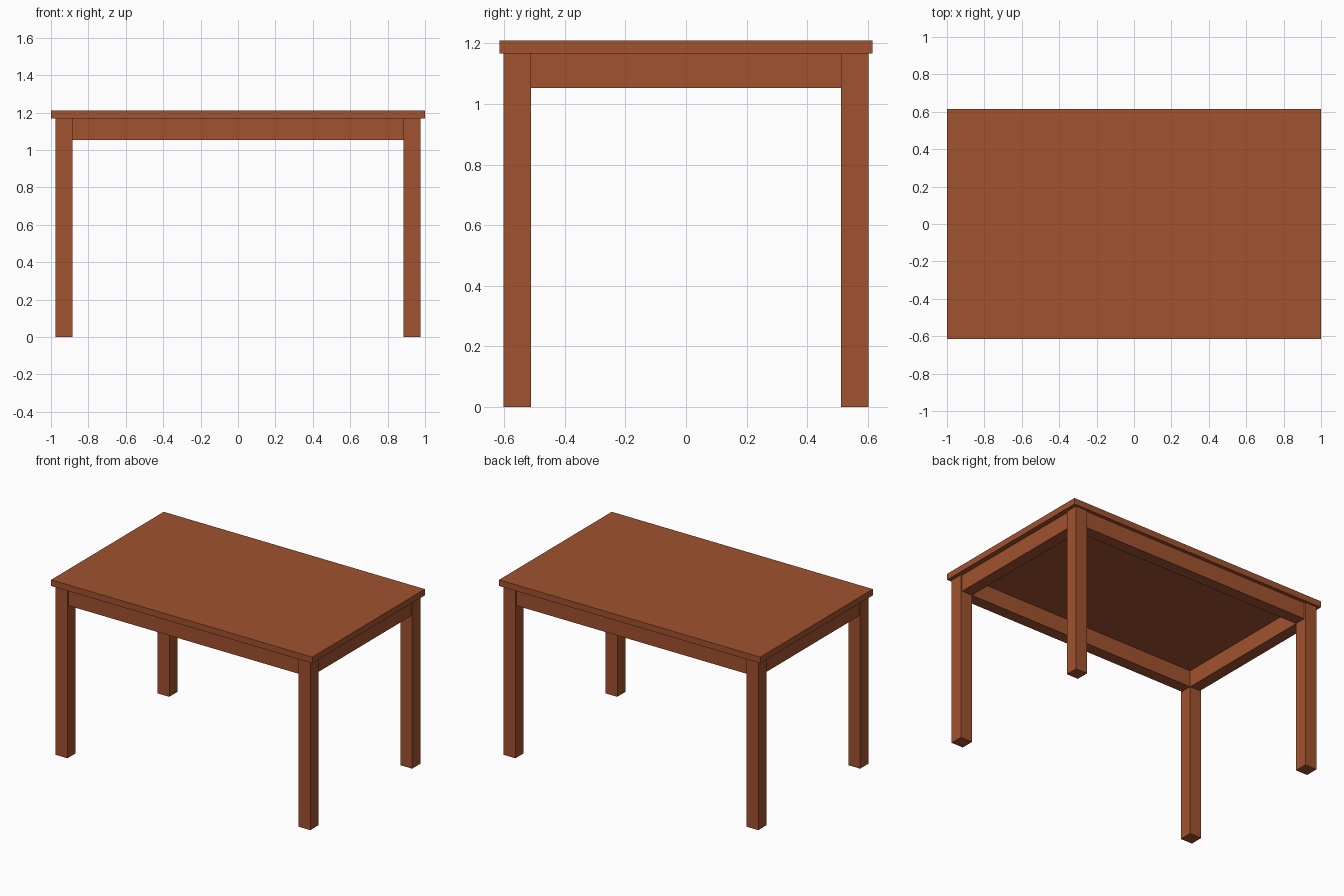
import bpy

if "Cube" in bpy.data.objects:
    bpy.data.objects.remove(bpy.data.objects["Cube"])

wood = bpy.data.materials.new("reddish_brown_wood")
wood.diffuse_color = (0.352, 0.085, 0.028, 1.0)
wood.use_nodes = True
wood.node_tree.nodes["Principled BSDF"].inputs["Base Color"].default_value = wood.diffuse_color


def box(name, x, y, z):
    """Axis-aligned box from (min, max) pairs."""
    bpy.ops.mesh.primitive_cube_add(size=1)
    ob = bpy.context.object
    ob.name = name
    for v in ob.data.vertices:
        v.co = [lo + (c + 0.5) * (hi - lo) for c, (lo, hi) in zip(v.co, (x, y, z))]
    ob.data.materials.append(wood)
    return ob


def span(sign, inner, outer):
    return tuple(sorted((sign * inner, sign * outer)))


TOP_Z, UNDER_Z, APRON_Z = 1.21, 1.167, 1.053
LX, LY, W = 0.885, 0.512, 0.09   # inner leg faces and leg width
INSET = 0.01                     # aprons sit slightly behind the leg faces

# Table top
box("table_top", (-1, 1), (-0.616, 0.616), (UNDER_Z, TOP_Z))

# Legs
for sy, fb in ((-1, "front"), (1, "back")):
    for sx, lr in ((-1, "left"), (1, "right")):
        box(f"{fb}_{lr}_leg", span(sx, LX, LX + W), span(sy, LY, LY + W), (0, UNDER_Z))

# Aprons between the legs
for s, fb, lr in ((-1, "front", "left"), (1, "back", "right")):
    box(f"{fb}_apron", (-LX, LX), span(s, LY, LY + W - INSET), (APRON_Z, UNDER_Z))
    box(f"{lr}_apron", span(s, LX, LX + W - INSET), (-LY, LY), (APRON_Z, UNDER_Z))
